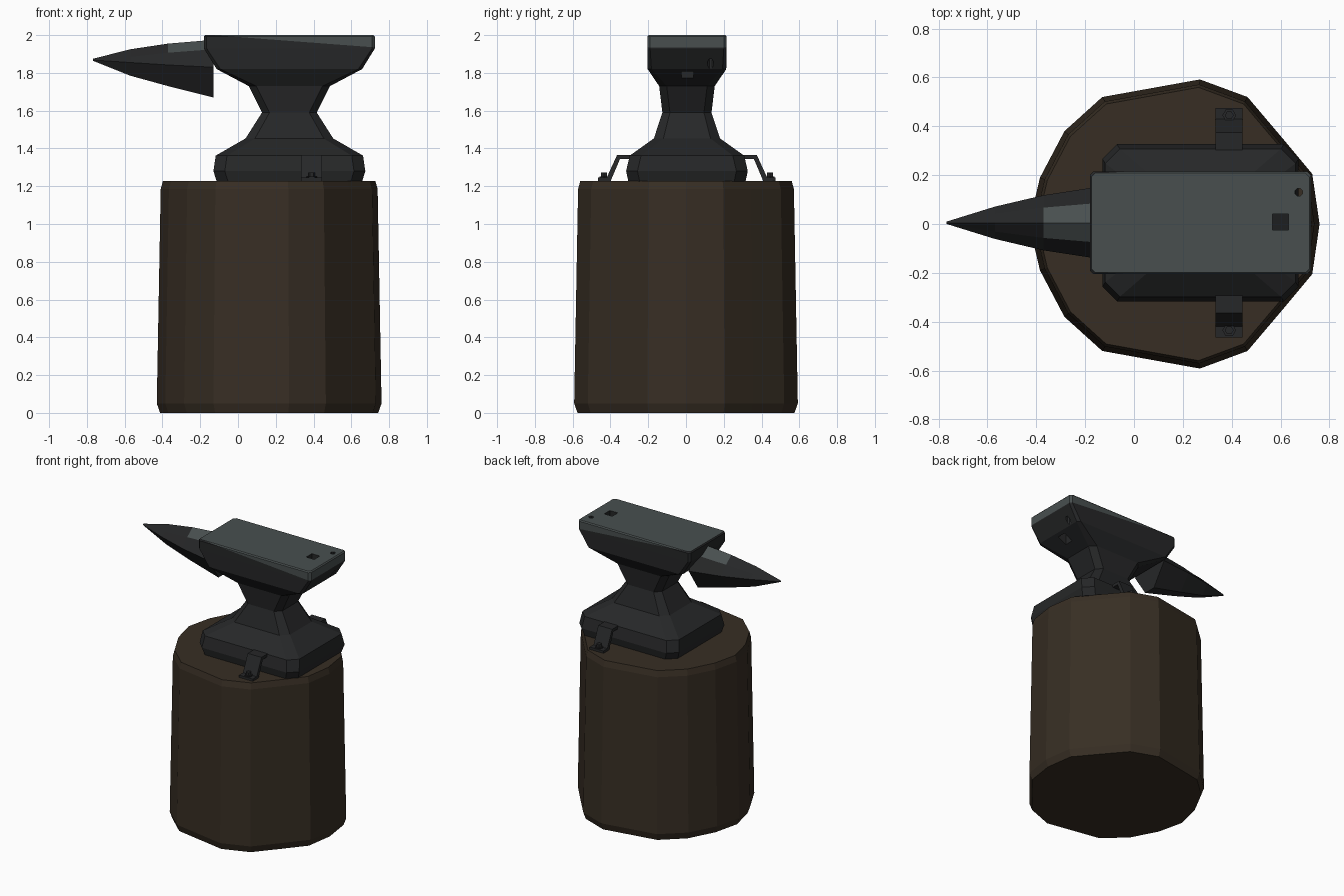
import bpy, bmesh, math
from mathutils import Vector

if "Cube" in bpy.data.objects:
    bpy.data.objects.remove(bpy.data.objects["Cube"])

CX, CY = 0.272, 0.005   # centre of the anvil


def material(name, rgb):
    m = bpy.data.materials.new(name)
    m.diffuse_color = (*rgb, 1)
    m.use_nodes = True
    m.node_tree.nodes["Principled BSDF"].inputs["Base Color"].default_value = m.diffuse_color
    return m


wood = material("dark_wood", (0.038, 0.027, 0.017))
iron = material("black_iron", (0.019, 0.020, 0.021))
steel = material("worn_steel", (0.065, 0.078, 0.078))


def finish(name, bm, mats):
    bmesh.ops.recalc_face_normals(bm, faces=bm.faces)
    me = bpy.data.meshes.new(name)
    bm.to_mesh(me)
    bm.free()
    for m in mats:
        me.materials.append(m)
    ob = bpy.data.objects.new(name, me)
    bpy.context.collection.objects.link(ob)
    return ob


def loft(rings, caps=True):
    """Join equal-length rings of points into a closed skin."""
    bm = bmesh.new()
    rows = [[bm.verts.new(p) for p in r] for r in rings]
    n = len(rows[0])
    for a, b in zip(rows, rows[1:]):
        for i in range(n):
            j = (i + 1) % n
            bm.faces.new((a[i], a[j], b[j], b[i]))
    if caps:
        bm.faces.new(rows[0])
        bm.faces.new(rows[-1])
    return bm


# stump: irregular log outline, mirrored front to back
half = [(0.73, 0.205), (0.605, 0.355), (0.465, 0.52), (0.27, 0.592),
        (-0.13, 0.52), (-0.285, 0.38), (-0.385, 0.19)]
outline = [(0.76, 0)] + half + [(-0.43, 0)] + [(x, -y) for x, y in reversed(half)]
rings = [[(0.165 + (x - 0.165) * s, y * s, z) for x, y in outline]
         for z, s in ((0, 0.97), (0.05, 1), (1.185, 0.965), (1.228, 0.945))]
finish("stump", loft(rings), [wood])


# anvil body: stacked chamfered rectangles (z, half length, half width, chamfer)
def chamfered(z, hx, hy, c):
    q = [(hx, hy - c), (hx - c, hy)]
    pts = (q + [(-x, y) for x, y in reversed(q)] + [(-x, -y) for x, y in q]
           + [(x, -y) for x, y in reversed(q)])
    return [(CX + x, CY + y, z) for x, y in pts]


levels = [(1.225, 0.385, 0.310, 0.06), (1.28, 0.402, 0.322, 0.06),
          (1.362, 0.390, 0.303, 0.06), (1.453, 0.232, 0.175, 0.05),
          (1.59, 0.145, 0.130, 0.04), (1.73, 0.215, 0.147, 0.04),
          (1.82, 0.385, 0.208, 0.02), (1.93, 0.453, 0.210, 0.015),
          (1.992, 0.453, 0.210, 0.015), (2.0, 0.446, 0.203, 0.015)]
bm = loft([chamfered(*l) for l in levels])
# slanting edge of the worn steel face
p, n = Vector((0, 0, 1.99)), Vector((0.055, 0, 0.725))
bmesh.ops.bisect_plane(bm, geom=bm.verts[:] + bm.edges[:] + bm.faces[:],
                       plane_co=p, plane_no=n)
body = finish("anvil_body", bm, [iron, steel])

# square and round holes through the heel
for x, y, r, sides in ((0.60, 0.008, 0.046, 4), (0.675, 0.13, 0.017, 8)):
    cut = loft([[(x + r * math.cos(math.tau * (i + 0.5) / sides),
                  y + r * math.sin(math.tau * (i + 0.5) / sides), z)
                 for i in range(sides)] for z in (1.6, 2.1)])
    cutter = finish("hole_cutter", cut, [iron])
    cutter.hide_render = True
    mod = body.modifiers.new("hole", 'BOOLEAN')
    mod.operation, mod.solver, mod.object = 'DIFFERENCE', 'EXACT', cutter
    bpy.context.view_layer.objects.active = body
    bpy.ops.object.modifier_apply(modifier=mod.name)
    bpy.data.objects.remove(cutter)

# steel on the working face and the upper outer sides, iron inside the holes
for f in body.data.polygons:
    c = f.center
    outer = abs(c.x - CX) > 0.44 or abs(c.y - CY) > 0.195
    above = (c - p).dot(n) > 0
    f.material_index = int(f.normal.z > 0.9 and c.z > 1.99 or above and outer)

# horn: six-sided tapering sections (x, top, shoulder, side, bottom, half width)
sections = [(-0.13, 1.975, 1.925, 1.83, 1.67, 0.15),
            (-0.37, 1.955, 1.907, 1.842, 1.73, 0.113),
            (-0.57, 1.925, 1.885, 1.855, 1.785, 0.066),
            (-0.767, 1.875, 1.872, 1.868, 1.864, 0.005)]
rings = []
for x, t, s, m, b, w in sections:
    rings.append([(x, CY + y, z) for y, z in
                  ((0, t), (w * 0.55, s), (w, m), (0.3 * w, b),
                   (-0.3 * w, b), (-w, m), (-w * 0.55, s))])
horn = finish("horn", loft(rings), [iron, steel])
for f in horn.data.polygons:
    f.material_index = int(f.normal.z > 0.75)

# hold-down brackets and bolts on both sides
strap = [(0.27, 1.365), (0.37, 1.365), (0.425, 1.245), (0.470, 1.245),
         (0.470, 1.225), (0.405, 1.225), (0.355, 1.343), (0.27, 1.343)]
for side, name in ((-1, "front"), (1, "back")):
    finish(name + "_bracket",
           loft([[(x, CY + side * y, z) for y, z in strap] for x in (0.334, 0.445)]),
           [iron])
    bolt = [(1.24, 0.028), (1.252, 0.028), (1.252, 0.018), (1.272, 0.018)]
    finish(name + "_bolt",
           loft([[(0.39 + r * math.cos(math.tau * i / 6),
                   CY + side * 0.44 + r * math.sin(math.tau * i / 6), z)
                  for i in range(6)] for z, r in bolt]), [iron])
